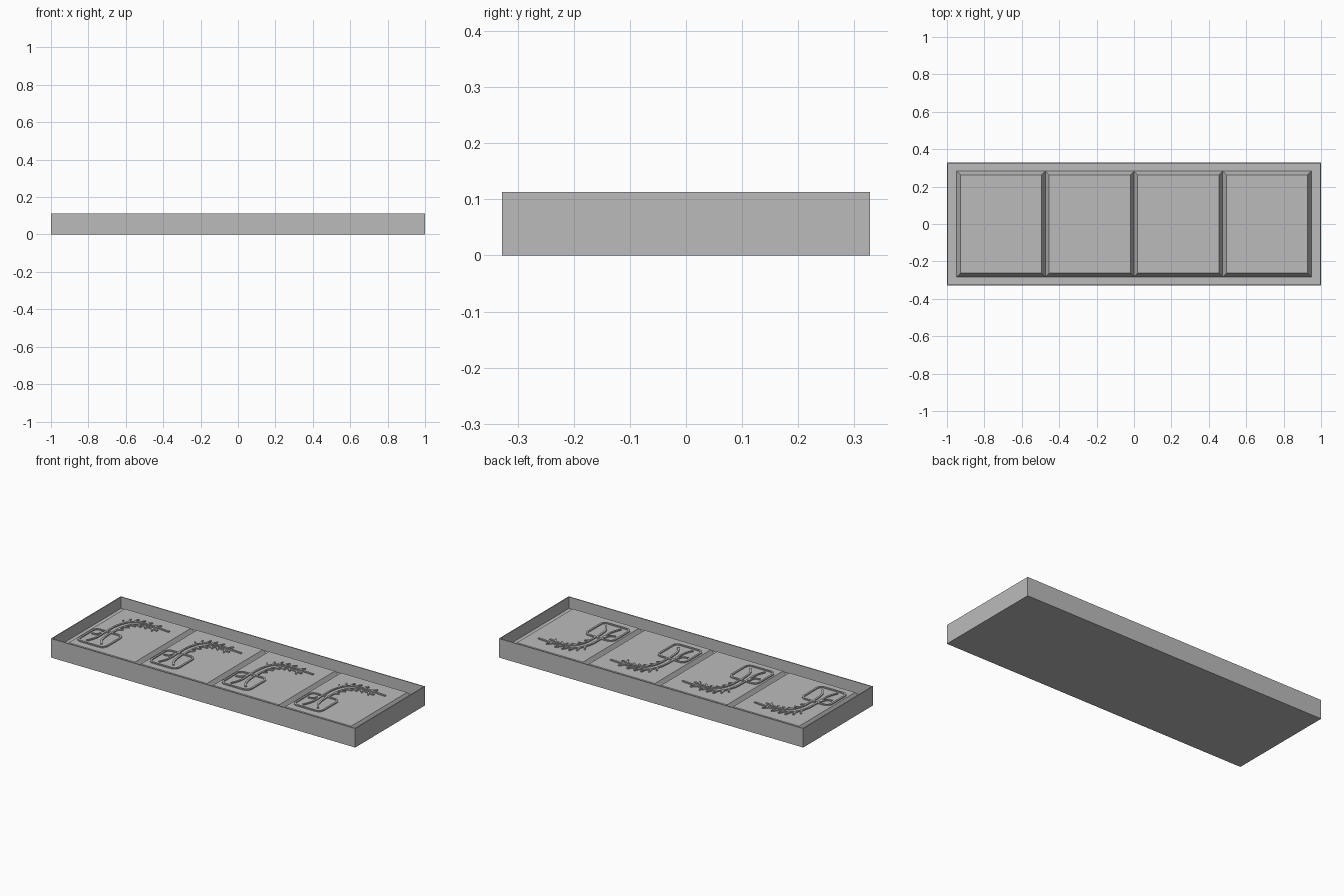
import bpy
import bmesh
import math
from mathutils import Vector

if "Cube" in bpy.data.objects:
    bpy.data.objects.remove(bpy.data.objects["Cube"])

HALF_X, HALF_Y, HEIGHT = 1.0, 0.328, 0.113
WALL, FLOOR, PANEL_TOP = 0.008, 0.045, 0.083
PITCH, PANEL_Y, SLOPE = 0.474, 0.283, 0.02
RELIEF, STROKE = 0.006, 0.011

grey = bpy.data.materials.new("plain grey")
grey.use_nodes = True
grey.diffuse_color = (0.5, 0.5, 0.5, 1)
grey.node_tree.nodes["Principled BSDF"].inputs["Base Color"].default_value = grey.diffuse_color


def mesh_from(bm, name):
    bmesh.ops.recalc_face_normals(bm, faces=bm.faces)
    mesh = bpy.data.meshes.new(name)
    bm.to_mesh(mesh)
    bm.free()
    mesh.materials.append(grey)
    return mesh


def place(mesh, name, location=(0, 0, 0)):
    obj = bpy.data.objects.new(name, mesh)
    obj.location = location
    bpy.context.collection.objects.link(obj)
    return obj


def box(half_x, half_y, height):
    bm = bmesh.new()
    bmesh.ops.create_cube(bm, size=2)
    for v in bm.verts:
        v.co = (v.co.x * half_x, v.co.y * half_y, height * (v.co.z + 1) / 2)
    bm.faces.ensure_lookup_table()
    top = max(bm.faces, key=lambda f: f.calc_center_median().z)
    return bm, top


# Open tray: a box whose top is inset and pushed down to the floor
bm, top = box(HALF_X, HALF_Y, HEIGHT)
bmesh.ops.inset_region(bm, faces=[top], thickness=WALL)
inner = bmesh.ops.extrude_discrete_faces(bm, faces=[top])["faces"][0]
bmesh.ops.translate(bm, verts=inner.verts, vec=(0, 0, FLOOR - HEIGHT))
place(mesh_from(bm, "tray"), "tray")

# Raised panel with sloped sides
bm, top = box(PITCH / 2, PANEL_Y, PANEL_TOP - FLOOR)
for v in top.verts:
    v.co.x -= math.copysign(SLOPE, v.co.x)
    v.co.y -= math.copysign(SLOPE, v.co.y)
panel_mesh = mesh_from(bm, "panel")


# Relief ornament made of flat-topped ribbons
def smooth_path(points, steps=5):
    pts = [Vector(p) for p in points]
    pts = [2 * pts[0] - pts[1]] + pts + [2 * pts[-1] - pts[-2]]
    path = []
    for a, b, c, d in zip(pts, pts[1:], pts[2:], pts[3:]):
        for i in range(steps):
            t = i / steps
            path.append(b + (c - a) * t / 2 + (2 * a - 5 * b + 4 * c - d) * t * t / 2
                        + (3 * b - a - 3 * c + d) * t ** 3 / 2)
    return path + [pts[-2]]


def ribbon(bm, path, width=STROKE, closed=False):
    count = len(path)
    rows = []
    for i, p in enumerate(path):
        after = path[(i + 1) % count] if closed else path[min(i + 1, count - 1)]
        before = path[i - 1] if closed else path[max(i - 1, 0)]
        t = (after - before).normalized()
        side = Vector((-t.y, t.x)) * width / 2
        rows.append([bm.verts.new((*q, z)) for q, z in
                     ((p + side, 0), (p + side, RELIEF), (p - side, RELIEF), (p - side, 0))])
    pairs = list(zip(rows, rows[1:])) + ([(rows[-1], rows[0])] if closed else [])
    for a, b in pairs:
        for k in range(4):
            bm.faces.new((a[k], b[k], b[(k + 1) % 4], a[(k + 1) % 4]))
    if not closed:
        bm.faces.new(rows[0])
        bm.faces.new(rows[-1])


def rounded_rectangle(cx, cy, hx, hy, radius):
    path = []
    for quarter, (sx, sy) in enumerate(((1, 1), (-1, 1), (-1, -1), (1, -1))):
        for i in range(6):
            a = math.radians(quarter * 90 + i * 18)
            path.append(Vector((cx + sx * (hx - radius) + radius * math.cos(a),
                                cy + sy * (hy - radius) + radius * math.sin(a))))
    return path


bm = bmesh.new()
# Rounded frame
ribbon(bm, rounded_rectangle(-0.11, -0.125, 0.09, 0.09, 0.03), closed=True)
# Curved strokes inside the frame
for points in (((-0.15, -0.19), (-0.13, -0.13), (-0.13, -0.04)),
               ((-0.06, -0.18), (-0.09, -0.13), (-0.1, -0.04)),
               ((-0.18, -0.1), (-0.15, -0.09), (-0.135, -0.05))):
    ribbon(bm, smooth_path(points))
# Twin stems bending into the branch
outer = smooth_path([(-0.13, -0.035), (-0.125, 0.06), (-0.09, 0.14), (-0.01, 0.165), (0.15, 0.155)])
lower = smooth_path([(-0.095, -0.035), (-0.09, 0.05), (-0.06, 0.115), (0.0, 0.14), (0.09, 0.13)])
ribbon(bm, outer)
ribbon(bm, lower)
# Short leaves along the branch
for i in range(7, len(outer) - 2, 2):
    t = (outer[i + 1] - outer[i - 1]).normalized()
    n = Vector((-t.y, t.x))
    ribbon(bm, [outer[i], outer[i] + n * 0.03 + t * 0.025], STROKE * 0.8)
for i in range(3, len(lower) - 2, 3):
    t = (lower[i + 1] - lower[i - 1]).normalized()
    n = Vector((t.y, -t.x))
    ribbon(bm, [lower[i], lower[i] + n * 0.025 + t * 0.02], STROKE * 0.8)
ornament_mesh = mesh_from(bm, "ornament")

# Four panels in a row, each with the same ornament
for i in range(4):
    x = (i - 1.5) * PITCH
    place(panel_mesh, f"panel_{i + 1}", (x, 0, FLOOR))
    place(ornament_mesh, f"ornament_{i + 1}", (x, 0, PANEL_TOP))
